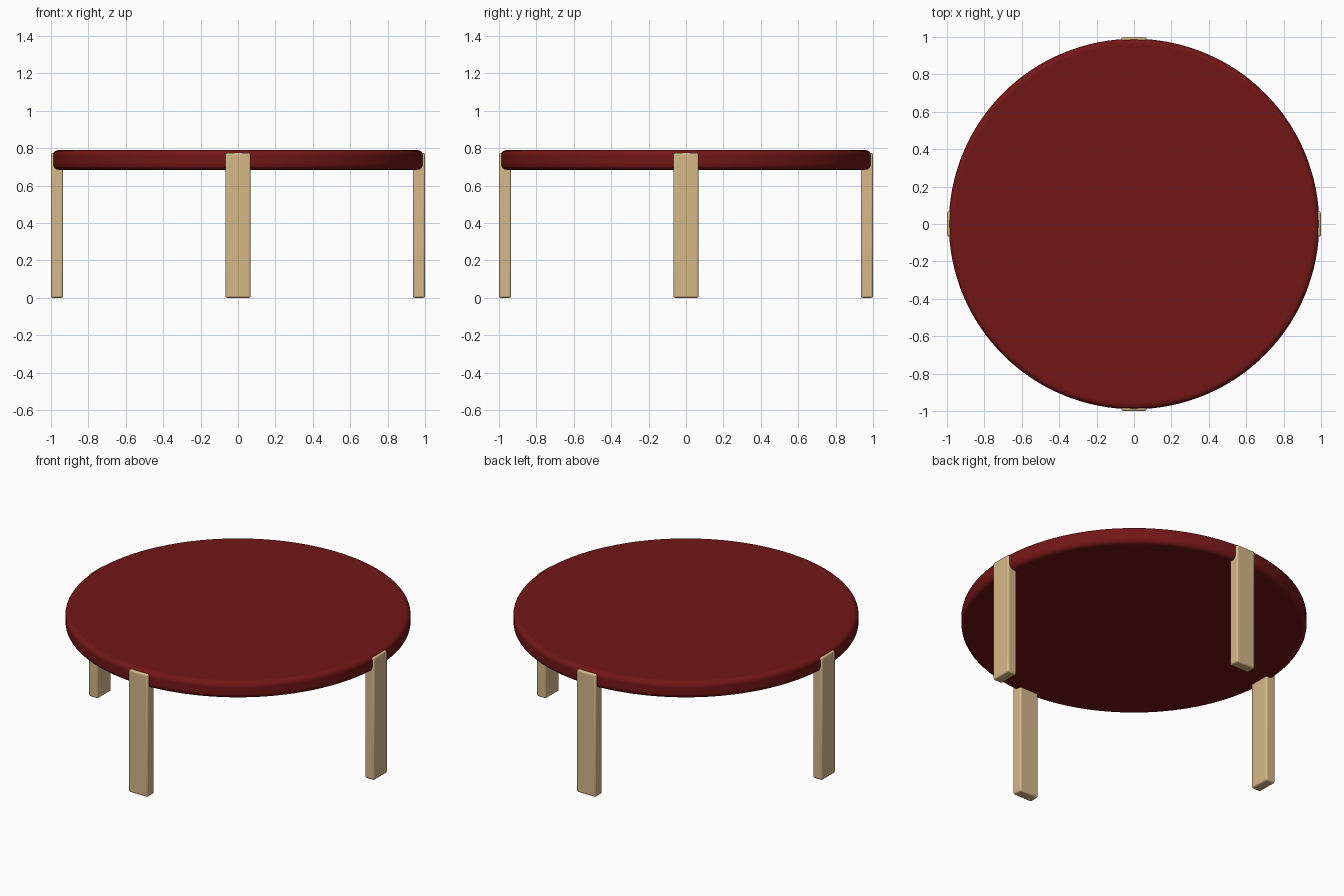
import bpy
import math

if "Cube" in bpy.data.objects:
    bpy.data.objects.remove(bpy.data.objects["Cube"])


def material(name, color):
    m = bpy.data.materials.new(name)
    m.diffuse_color = (*color, 1)
    m.use_nodes = True
    m.node_tree.nodes["Principled BSDF"].inputs["Base Color"].default_value = m.diffuse_color
    return m


def finish(obj, name, mat, bevel, segments):
    obj.name = name
    obj.data.materials.append(mat)
    mod = obj.modifiers.new("rounded_edges", 'BEVEL')
    mod.width = bevel
    mod.segments = segments
    mod.limit_method = 'ANGLE'
    mod.angle_limit = math.radians(40)
    bpy.ops.object.shade_smooth_by_angle(angle=math.radians(35))


red = material("red_lacquer", (0.17, 0.008, 0.008))
wood = material("light_wood", (0.67, 0.48, 0.25))

# Round top with softened rim
TOP, BOTTOM = 0.79, 0.685
bpy.ops.mesh.primitive_cylinder_add(
    vertices=128, radius=0.99, depth=TOP - BOTTOM, location=(0, 0, (TOP + BOTTOM) / 2))
finish(bpy.context.object, "tabletop", red, 0.03, 5)

# Four flat legs let into the rim
WIDTH, THICK, HEIGHT = 0.134, 0.065, 0.775
for i, side in enumerate(("right", "back", "left", "front")):
    a = i * math.pi / 2
    r = 1 - THICK / 2
    bpy.ops.mesh.primitive_cube_add(
        size=1, location=(r * math.cos(a), r * math.sin(a), HEIGHT / 2), rotation=(0, 0, a))
    leg = bpy.context.object
    leg.scale = (THICK, WIDTH, HEIGHT)
    bpy.ops.object.transform_apply(location=False, rotation=False, scale=True)
    finish(leg, side + "_leg", wood, 0.01, 3)
